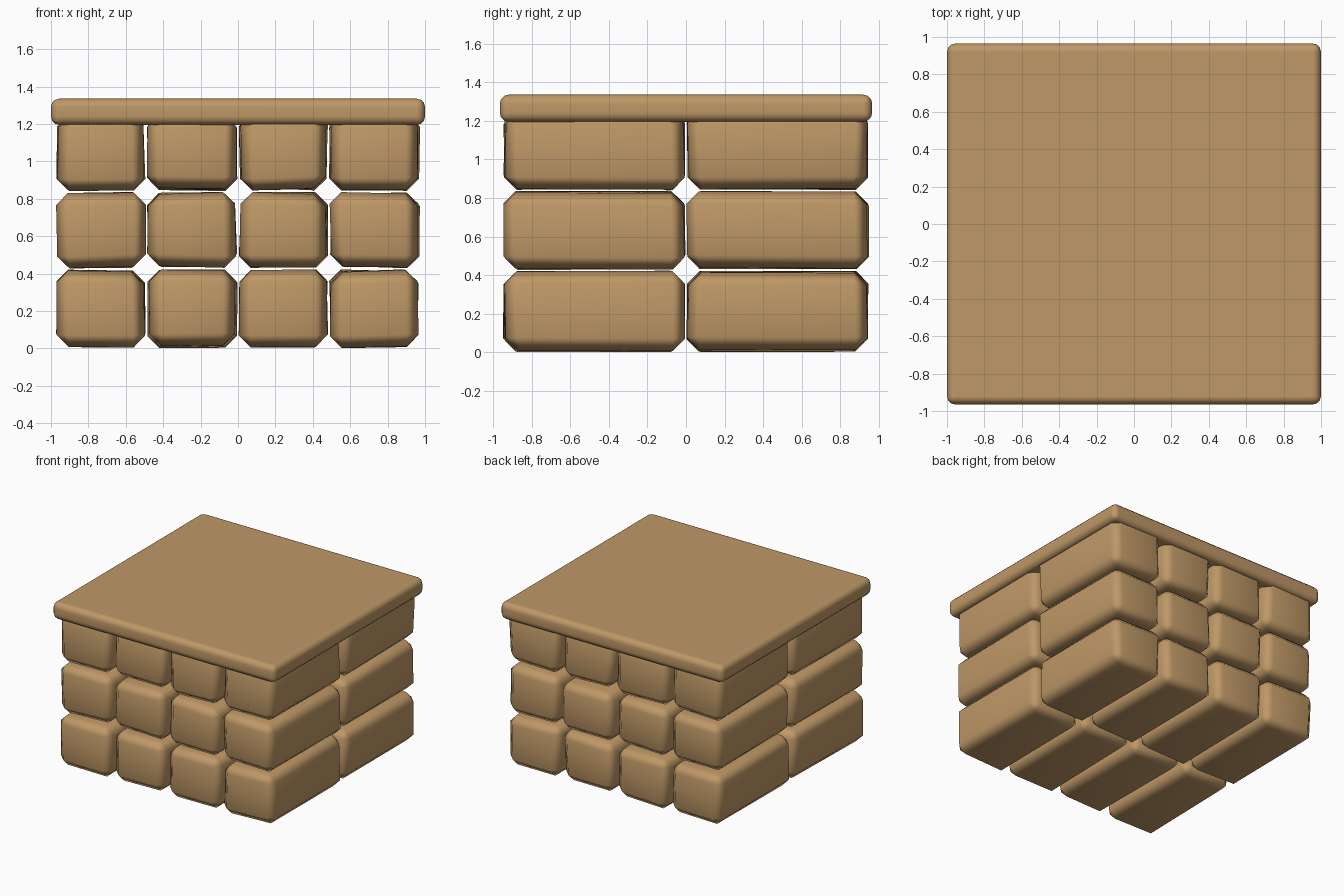
import bpy, bmesh, random
from mathutils import Vector

if "Cube" in bpy.data.objects:
    bpy.data.objects.remove(bpy.data.objects["Cube"], do_unlink=True)

random.seed(4)

stone = bpy.data.materials.new("sandstone")
stone.use_nodes = True
stone.diffuse_color = (0.52, 0.315, 0.135, 1)
stone.node_tree.nodes["Principled BSDF"].inputs["Base Color"].default_value = stone.diffuse_color


def block(name, low, high, bevel, segments, wobble=0.0):
    """Bevelled box between two corners, each corner nudged inward at random."""
    low, high = Vector(low), Vector(high)
    mid, half = (low + high) / 2, (high - low) / 2
    mesh = bpy.data.meshes.new(name)
    bm = bmesh.new()
    bmesh.ops.create_cube(bm, size=2)
    for v in bm.verts:
        v.co = Vector(mid[i] + v.co[i] * (half[i] - random.uniform(0, wobble))
                      for i in range(3))
    bmesh.ops.bevel(bm, geom=bm.edges[:], offset=bevel, segments=segments,
                    profile=0.5, affect='EDGES')
    for f in bm.faces:
        f.smooth = True
    bm.to_mesh(mesh)
    bm.free()
    mesh.materials.append(stone)
    obj = bpy.data.objects.new(name, mesh)
    bpy.context.collection.objects.link(obj)
    # Broad faces stay flat while the bevels shade softly
    obj.modifiers.new("soft_edges", 'WEIGHTED_NORMAL').keep_sharp = True
    return obj


# Stacked stones: three courses, four across and two deep
columns = [-0.975, -0.49, 0, 0.485, 0.975]
rows = [-0.95, 0, 0.95]
courses = [0, 0.425, 0.84, 1.265]
for k in range(3):
    for j in range(2):
        for i in range(4):
            block(f"stone_{k + 1}_{j + 1}_{i + 1}",
                  (columns[i], rows[j], courses[k]),
                  (columns[i + 1], rows[j + 1], courses[k + 1]),
                  0.064, 1, 0.02)

# Flat slab on top
block("top_slab", (-1, -0.965, 1.195), (1, 0.965, 1.335), 0.045, 3)
